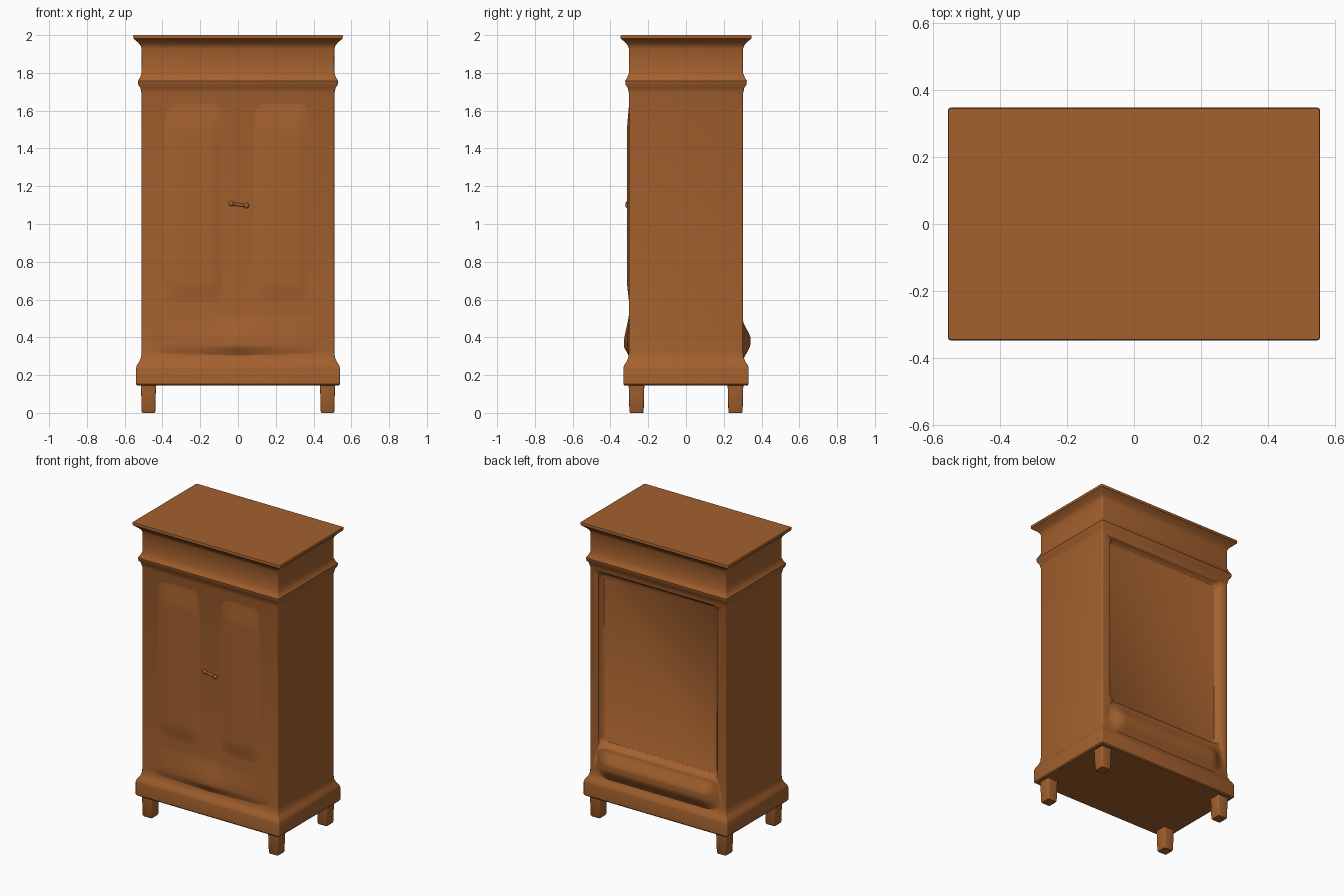
import bpy, bmesh, math
from mathutils import Matrix

if "Cube" in bpy.data.objects:
    bpy.data.objects.remove(bpy.data.objects["Cube"])

wood = bpy.data.materials.new("warm brown wood")
wood.diffuse_color = (0.37, 0.118, 0.027, 1)
wood.use_nodes = True
wood.node_tree.nodes["Principled BSDF"].inputs["Base Color"].default_value = wood.diffuse_color


def finish(name, bm, angle=35):
    bmesh.ops.recalc_face_normals(bm, faces=bm.faces)
    mesh = bpy.data.meshes.new(name)
    bm.to_mesh(mesh)
    bm.free()
    mesh.materials.append(wood)
    ob = bpy.data.objects.new(name, mesh)
    bpy.context.collection.objects.link(ob)
    bpy.ops.object.select_all(action='DESELECT')
    ob.select_set(True)
    bpy.context.view_layer.objects.active = ob
    bpy.ops.object.shade_smooth_by_angle(angle=math.radians(angle))
    return ob


def loft(rings, matrix=Matrix(), seg=3):
    """Stack rounded rectangles given as (z, half x, half y, corner radius)."""
    bm = bmesh.new()
    loops = []
    for z, hx, hy, r in rings:
        loop = []
        for q, (sx, sy) in enumerate([(1, 1), (-1, 1), (-1, -1), (1, -1)]):
            for i in range(seg + 1):
                a = (q + i / seg) * math.pi / 2
                loop.append(bm.verts.new((sx * (hx - r) + r * math.cos(a),
                                          sy * (hy - r) + r * math.sin(a), z)))
        loops.append(loop)
    n = len(loops[0])
    for a, b in zip(loops, loops[1:]):
        for i in range(n):
            bm.faces.new((a[i], a[(i + 1) % n], b[(i + 1) % n], b[i]))
    bm.faces.new(loops[0][::-1])
    bm.faces.new(loops[-1])
    bm.transform(matrix)
    return bm


# Carcass with plinth, waist moulding and crown in one profile
profile = [(0.145, 0.024), (0.152, 0.03), (0.235, 0.03), (0.252, 0.026),
           (0.272, 0.012), (0.295, 0.003), (0.33, 0), (1.69, 0),
           (1.722, 0.007), (1.738, 0.018), (1.758, 0.02), (1.775, 0.009),
           (1.80, 0), (1.93, 0), (1.945, 0.006), (1.96, 0.018),
           (1.975, 0.036), (1.982, 0.044), (1.995, 0.045), (2.0, 0.043)]
body = finish("cabinet_body", loft([(z, 0.51 + o, 0.302 + o, 0.008) for z, o in profile]))

# Recessed back panel, cut with a sloping rounded plug
turn = Matrix.Translation((0, 0, 1.09)) @ Matrix.Rotation(-math.pi / 2, 4, 'X')
plug = finish("back_panel_cutter",
              loft([(0.272, 0.425, 0.565, 0.03), (0.282, 0.437, 0.577, 0.035),
                    (0.295, 0.446, 0.586, 0.04), (0.32, 0.452, 0.592, 0.045)], turn, 5))
plug.hide_render = True
bpy.context.view_layer.objects.active = body
cut = body.modifiers.new("back recess", 'BOOLEAN')
cut.operation, cut.solver, cut.object = 'DIFFERENCE', 'EXACT', plug
bpy.ops.object.modifier_apply(modifier=cut.name)
bpy.data.objects.remove(plug)


def smooth(a, b, v):
    t = max(0, min(1, (v - a) / (b - a)))
    return t * t * (3 - 2 * t)


def relief(name, x0, x1, z0, z1, side, height, nx=40, nz=60):
    """Softly swelling sheet laid on the front (side -1) or back (side 1)."""
    bm = bmesh.new()
    bmesh.ops.create_grid(bm, x_segments=nx, y_segments=nz, size=0.5)
    for v in bm.verts:
        x = x0 + (v.co.x + 0.5) * (x1 - x0)
        z = z0 + (v.co.y + 0.5) * (z1 - z0)
        v.co = (x, side * (0.3015 + height(x, z)), z)
    ob = finish(name, bm, 60)
    if ob.data.polygons[0].normal.y * side < 0:
        ob.data.flip_normals()


# Raised door panels
for name, x0, x1 in (("left_door_panel", -0.40, -0.07), ("right_door_panel", 0.07, 0.38)):
    relief(name, x0, x1, 0.57, 1.66, -1, lambda x, z, a=x0, b=x1:
           0.011 * smooth(a, a + 0.09, x) * smooth(b, b - 0.07, x)
           * smooth(0.57, 0.70, z) * smooth(1.66, 1.48, z))

# Swelling boards under the doors and under the back panel
relief("front_lower_board", -0.48, 0.48, 0.29, 0.54, -1, lambda x, z:
       0.028 * (0.35 + 0.65 * max(0, 1 - abs(x) / 0.3) ** 1.5) * smooth(0.48, 0.3, abs(x))
       * smooth(0.29, 0.36, z) * smooth(0.54, 0.36, z))
relief("back_lower_board", -0.46, 0.46, 0.265, 0.495, 1, lambda x, z:
       0.04 * smooth(0.46, 0.36, abs(x)) * smooth(0.265, 0.37, z) * smooth(0.495, 0.39, z))

# Door handles joined by a small latch bar
for name, x, z in (("left_knob", -0.035, 1.108), ("right_knob", 0.045, 1.097)):
    bm = bmesh.new()
    bmesh.ops.create_uvsphere(bm, u_segments=16, v_segments=10, radius=0.014)
    bm.transform(Matrix.Translation((x, -0.307, z)))
    finish(name, bm)
bm = bmesh.new()
bmesh.ops.create_cone(bm, cap_ends=True, segments=12, radius1=0.008, radius2=0.008, depth=0.08,
                      matrix=Matrix.Translation((0.005, -0.304, 1.102))
                      @ Matrix.Rotation(math.radians(98), 4, 'Y'))
finish("latch_bar", bm)

# Four tapered feet
for sx, side in ((-1, "left"), (1, "right")):
    for sy, end in ((-1, "front"), (1, "back")):
        finish(f"{end}_{side}_foot",
               loft([(0, 0.032, 0.034, 0.008), (0.008, 0.036, 0.038, 0.008),
                     (0.12, 0.039, 0.04, 0.008), (0.16, 0.042, 0.043, 0.008)],
                    Matrix.Translation((sx * 0.474, sy * 0.262, 0))))
